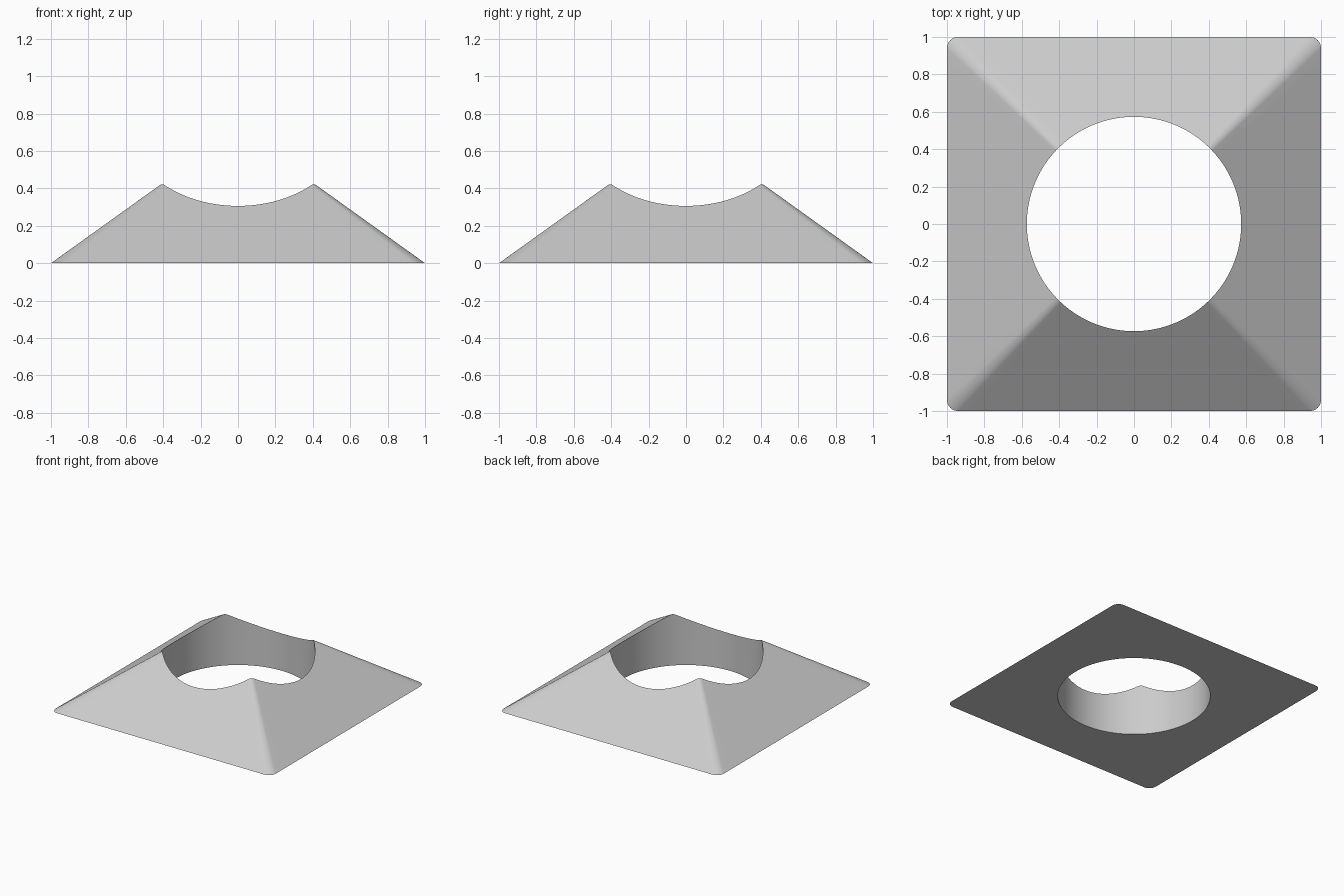
import bpy, bmesh
from math import sin, cos, pi, hypot, atan2, radians

cube = bpy.data.objects.get("Cube")
if cube:
    bpy.data.objects.remove(cube, do_unlink=True)

APEX = 0.717      # height where the four slopes would meet
CORNER = 0.06     # rounding of the base corners
HOLE = 0.573      # radius of the round opening
SIDE_STEPS, ARC_STEPS = 36, 10

grey = bpy.data.materials.new("light grey")
grey.use_nodes = True
colour = (0.6, 0.6, 0.6, 1)
grey.diffuse_color = colour
grey.node_tree.nodes["Principled BSDF"].inputs["Base Color"].default_value = colour


def base_outline():
    """Rounded square, one straight side and one corner arc per quarter turn."""
    flat = 1 - CORNER
    limit = atan2(flat, 1)
    quarter = []
    for i in range(SIDE_STEPS):
        a = -limit + 2 * limit * i / SIDE_STEPS
        quarter.append((1, sin(a) / cos(a)))
    for i in range(ARC_STEPS):
        a = pi / 2 * i / ARC_STEPS
        quarter.append((flat + CORNER * cos(a), flat + CORNER * sin(a)))
    points = []
    for turn in range(4):
        c, s = cos(turn * pi / 2), sin(turn * pi / 2)
        points += [(x * c - y * s, x * s + y * c) for x, y in quarter]
    return points


# Sloped frame: outer edge, scalloped rim on the slopes, bottom of the opening
bm = bmesh.new()
outer, rim, inner = [], [], []
for x, y in base_outline():
    k = HOLE / hypot(x, y)
    outer.append(bm.verts.new((x, y, 0)))
    rim.append(bm.verts.new((x * k, y * k, APEX * (1 - k))))
    inner.append(bm.verts.new((x * k, y * k, 0)))

# Slopes, opening wall and underside
for a, b in ((outer, rim), (rim, inner), (inner, outer)):
    for i in range(len(a)):
        j = (i + 1) % len(a)
        bm.faces.new((a[i], a[j], b[j], b[i]))
bmesh.ops.recalc_face_normals(bm, faces=bm.faces)

mesh = bpy.data.meshes.new("pyramid_collar")
bm.to_mesh(mesh)
bm.free()
mesh.materials.append(grey)
collar = bpy.data.objects.new("pyramid_collar", mesh)
bpy.context.collection.objects.link(collar)

bpy.ops.object.select_all(action='DESELECT')
collar.select_set(True)
bpy.context.view_layer.objects.active = collar
bpy.ops.object.shade_smooth_by_angle(angle=radians(30))
